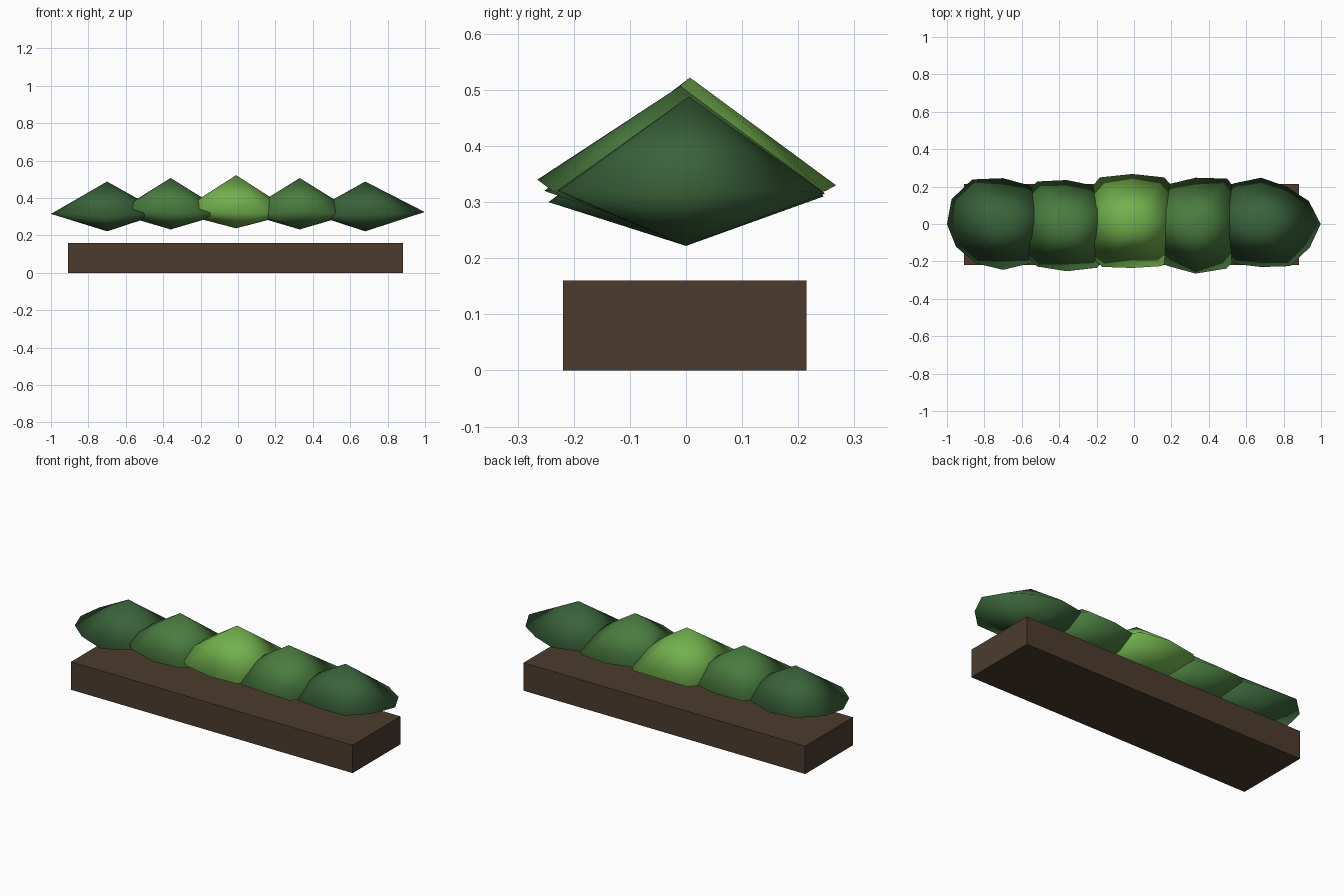
import bpy, bmesh
from math import sin, cos, tau

cube = bpy.data.objects.get("Cube")
if cube:
    bpy.data.objects.remove(cube, do_unlink=True)


def material(name, hex_colour):
    def linear(c):
        c /= 255
        return c / 12.92 if c <= 0.04045 else ((c + 0.055) / 1.055) ** 2.4
    rgba = [linear(c) for c in bytes.fromhex(hex_colour)] + [1]
    mat = bpy.data.materials.new(name)
    mat.use_nodes = True
    mat.diffuse_color = rgba
    shader = mat.node_tree.nodes["Principled BSDF"]
    shader.inputs["Base Color"].default_value = rgba
    shader.inputs["Roughness"].default_value = 0.9
    return mat


def add_object(name, bm, mat, smooth=False):
    bmesh.ops.recalc_face_normals(bm, faces=bm.faces)
    mesh = bpy.data.meshes.new(name)
    for face in bm.faces:
        face.smooth = smooth
    bm.to_mesh(mesh)
    bm.free()
    mesh.materials.append(mat)
    obj = bpy.data.objects.new(name, mesh)
    bpy.context.collection.objects.link(obj)
    return obj


def clump(name, mat, centre, top, bottom, scales, lifts):
    """Bush clump: a double cone around a slightly uneven rim."""
    bm = bmesh.new()
    apex = bm.verts.new((centre[0], centre[1], top))
    base = bm.verts.new((centre[0], 0, bottom))
    rim = []
    for i, percent in enumerate(scales):
        a, r = tau * i / len(scales), percent / 100
        rim.append(bm.verts.new((centre[0] + 0.3 * r * cos(a),
                                 0.25 * r * sin(a),
                                 0.32 + lifts.get(i, 0))))
    for a, b in zip(rim, rim[1:] + rim[:1]):
        bm.faces.new((a, b, apex))
        bm.faces.new((b, a, base))
    return add_object(name, bm, mat, smooth=True)


soil = material("soil brown", "4c3b2d")
dark = material("dark leaf green", "3a633a")
mid = material("mid leaf green", "4a7c40")
light = material("light leaf green", "72b04d")

# Planter block
bm = bmesh.new()
bmesh.ops.create_cube(bm, size=1)
bmesh.ops.scale(bm, vec=(1.79, 0.434, 0.16), verts=bm.verts)
bmesh.ops.translate(bm, vec=(-0.013, -0.002, 0.08), verts=bm.verts)
add_object("planter_block", bm, soil)

# Row of bush clumps; rim scales run counter-clockwise from +x
clump("right_end_clump", dark, (-0.7, 0.005), 0.488, 0.222,
      (100, 100, 95, 98, 110, 106, 100, 97, 97, 98, 97, 100),
      {3: -0.01, 6: -0.005, 9: -0.02})
clump("right_inner_clump", mid, (-0.36, -0.01), 0.507, 0.232,
      (100, 100, 95, 94, 105, 100, 100, 100, 105, 101, 108, 100),
      {7: 0.02, 8: 0.02})
clump("middle_clump", light, (-0.01, 0.007), 0.522, 0.238,
      (105, 105, 115, 107, 115, 105, 105, 105, 106, 94, 104, 105),
      {3: 0.01, 7: 0.025, 8: 0.02})
clump("left_inner_clump", mid, (0.33, -0.01), 0.507, 0.232,
      (100, 100, 112, 99, 98, 100, 100, 100, 103, 106, 110, 100),
      {3: -0.005, 9: 0.02})
clump("left_end_clump", dark, (0.68, 0.005), 0.488, 0.222,
      (106, 98, 92, 99, 100, 100, 100, 100, 98, 92, 104, 100),
      {0: 0.005, 3: -0.005})
